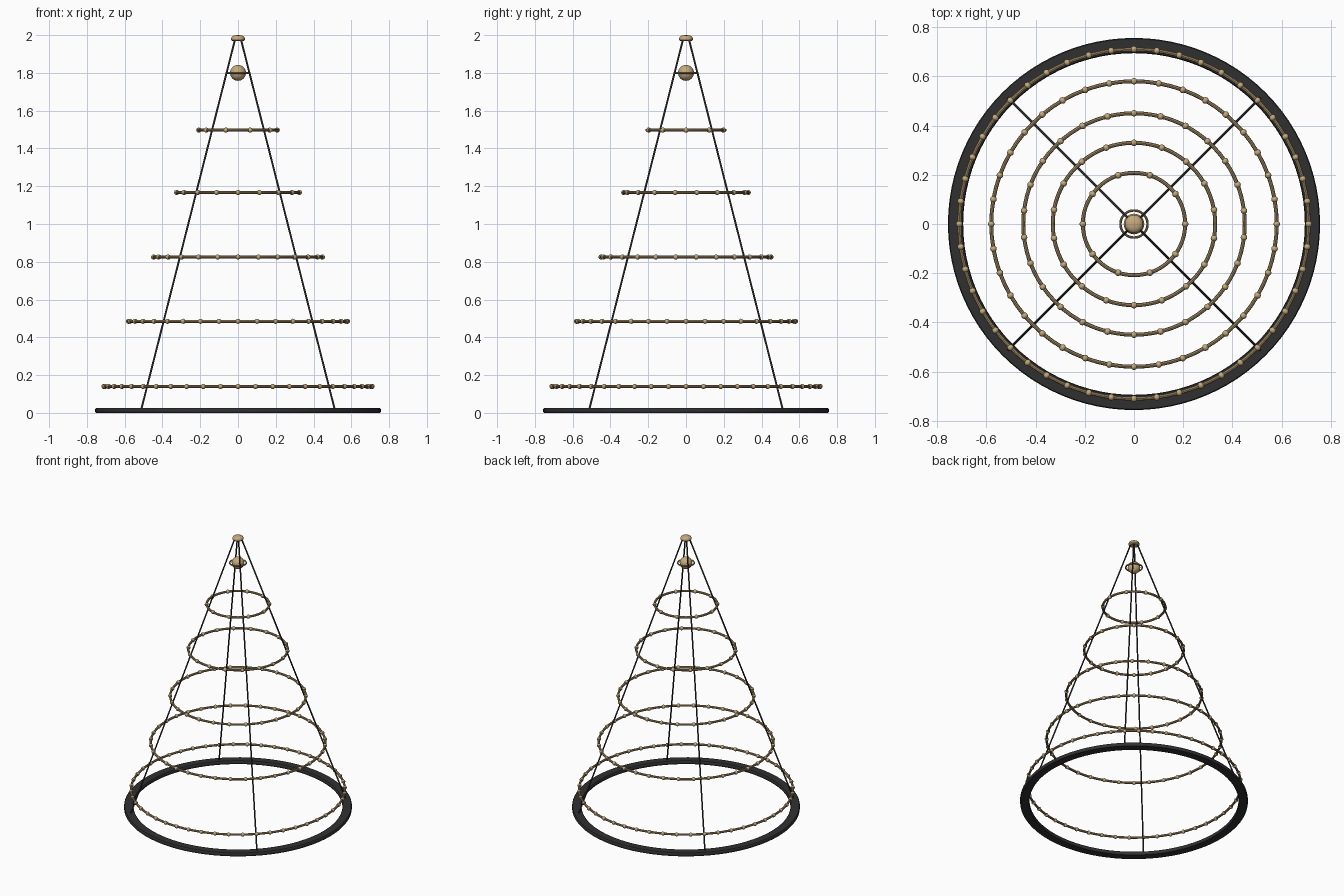
import bpy, bmesh, math
from mathutils import Vector, Matrix

if "Cube" in bpy.data.objects:
    bpy.data.objects.remove(bpy.data.objects["Cube"])


def material(name, col):
    m = bpy.data.materials.new(name)
    m.diffuse_color = (*col, 1)
    m.use_nodes = True
    m.node_tree.nodes["Principled BSDF"].inputs["Base Color"].default_value = m.diffuse_color
    return m


black = material("black_metal", (0.03, 0.03, 0.03))
bronze = material("bronze", (0.36, 0.26, 0.13))
gold = material("gold", (0.55, 0.40, 0.20))


def finish(name, bm, mat, smooth=True):
    bmesh.ops.recalc_face_normals(bm, faces=bm.faces[:])
    me = bpy.data.meshes.new(name)
    bm.to_mesh(me)
    bm.free()
    me.materials.append(mat)
    ob = bpy.data.objects.new(name, me)
    bpy.context.collection.objects.link(ob)
    if smooth:
        bpy.ops.object.select_all(action='DESELECT')
        ob.select_set(True)
        bpy.context.view_layer.objects.active = ob
        bpy.ops.object.shade_smooth_by_angle(angle=math.radians(40))
    return ob


def lathe(name, profile, mat, segs, closed=True):
    """Revolve (radius, z) points around the z axis."""
    bm = bmesh.new()
    vs = [bm.verts.new((r, 0, z)) for r, z in profile]
    last = len(vs) if closed else len(vs) - 1
    es = [bm.edges.new((vs[i], vs[(i + 1) % len(vs)])) for i in range(last)]
    bmesh.ops.spin(bm, geom=vs + es, cent=(0, 0, 0), axis=(0, 0, 1),
                   angle=2 * math.pi, steps=segs, use_merge=True)
    bmesh.ops.remove_doubles(bm, verts=bm.verts[:], dist=1e-5)
    return finish(name, bm, mat)


def circle(r, z, tube, n):
    return [(r + tube * math.cos(2 * math.pi * i / n),
             z + tube * math.sin(2 * math.pi * i / n)) for i in range(n)]


# Flat base hoop with softened edges
lathe("base_hoop", [(0.698, 0.0), (0.752, 0.0), (0.756, 0.005), (0.756, 0.02),
                    (0.752, 0.025), (0.698, 0.025), (0.694, 0.02), (0.694, 0.005)],
      black, 96)

# Four leaning wires
bm = bmesh.new()
for sx in (-1, 1):
    for sy in (-1, 1):
        a = Vector((0.513 * sx, 0.513 * sy, 0.015))
        b = Vector((0.015 * sx, 0.015 * sy, 1.98))
        d = b - a
        mat = Matrix.Translation((a + b) / 2) @ d.to_track_quat('Z', 'Y').to_matrix().to_4x4()
        bmesh.ops.create_cone(bm, cap_ends=True, segments=10, radius1=0.005,
                              radius2=0.005, depth=d.length, matrix=mat)
finish("frame_wires", bm, black)

# Tiers: height, radius, bead count, angle of the first bead
tiers = [(0.14, 0.71, 48, 0), (0.485, 0.58, 36, 0), (0.825, 0.45, 26, 90),
         (1.167, 0.33, 18, 90), (1.497, 0.208, 10, 0)]
for k, (z, r, count, start) in enumerate(tiers, 1):
    lathe(f"tier_hoop_{k}", circle(r, z, 0.008, 8), bronze, 72)
    bm = bmesh.new()
    for i in range(count):
        a = math.radians(start) + 2 * math.pi * i / count
        bmesh.ops.create_uvsphere(bm, u_segments=12, v_segments=8, radius=0.0135,
                                  matrix=Matrix.Translation((r * math.cos(a), r * math.sin(a), z)))
    finish(f"tier_beads_{k}", bm, gold)

# Hanging ball and the thin hoop around it
bm = bmesh.new()
bmesh.ops.create_uvsphere(bm, u_segments=24, v_segments=16, radius=0.042,
                          matrix=Matrix.Translation((0, 0, 1.8)))
finish("top_ball", bm, gold)
lathe("ball_hoop", circle(0.055, 1.8, 0.005, 8), bronze, 48)

# Domed cap where the wires meet
lathe("top_cap", [(0, 1.968), (0.028, 1.968), (0.036, 1.975), (0.037, 1.983),
                  (0.033, 1.991), (0.022, 1.998), (0, 2.0)], gold, 32, closed=False)
